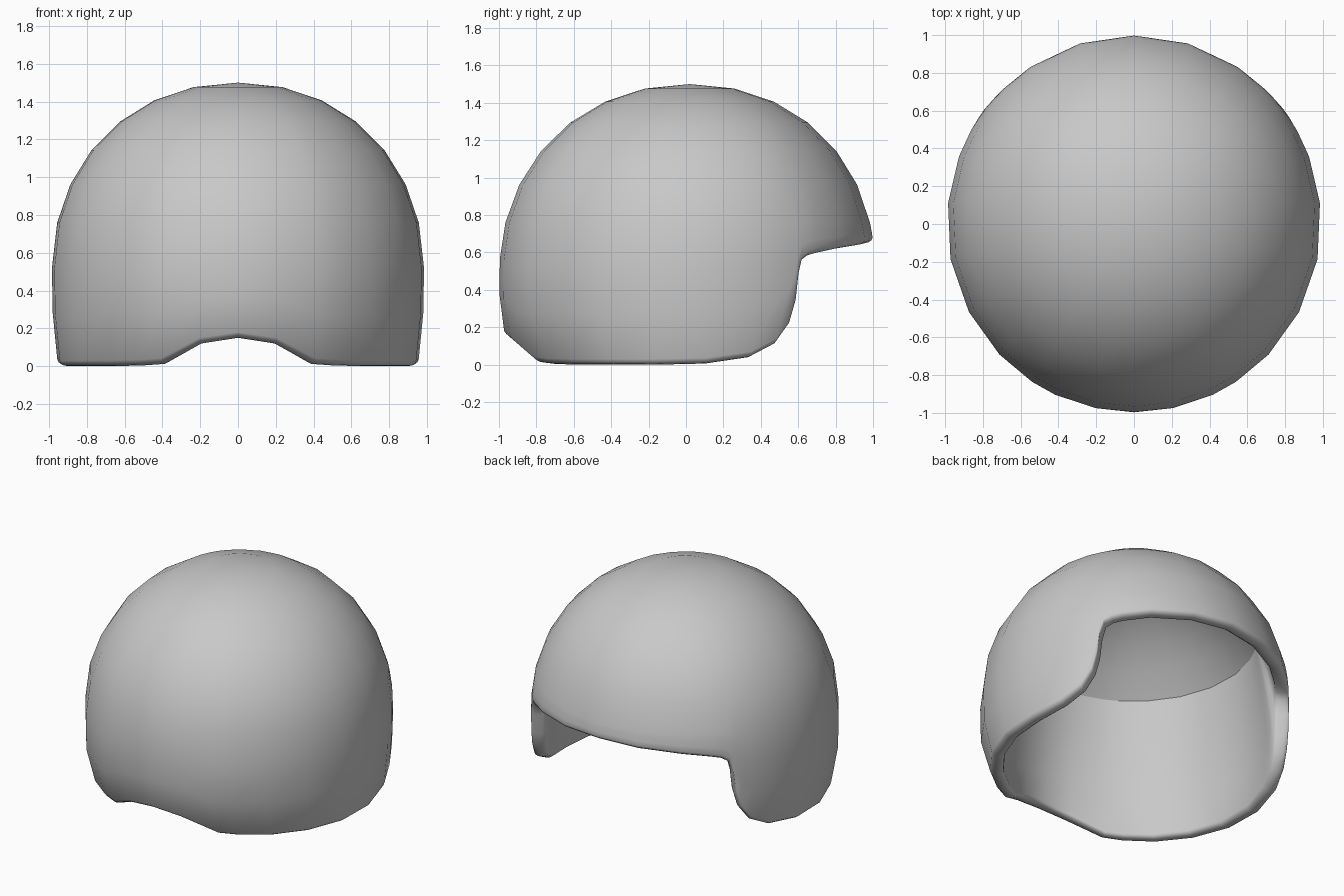
import bpy, bmesh, math

cube = bpy.data.objects.get("Cube")
if cube:
    bpy.data.objects.remove(cube, do_unlink=True)

grey = bpy.data.materials.new("light_grey")
grey.use_nodes = True
colour = (0.58, 0.58, 0.58, 1)
grey.diffuse_color = colour
grey.node_tree.nodes["Principled BSDF"].inputs["Base Color"].default_value = colour

# Rim height by angle round the shell, from the face opening (+y) to the nape (-y)
half_rim = [(0, .65), (17, .64), (34, .62), (45, .595), (49, .58), (52, .55),
            (53.5, .46), (54.5, .32), (56.5, .21), (61, .11), (69.5, .04), (84, .006),
            (101, 0), (118, 0), (134, 0), (147, .004), (155, .012), (168, .12), (180, .15)]
rim = half_rim + [(360 - a, z) for a, z in reversed(half_rim[1:-1])]

CENTRE, TOP = 0.5, 1.5           # widest level and crown of the shell
CREASE_Z, CREASE_R = 0.98, 0.785  # where the lining wall meets its ceiling
CEILING = 1.43
RIM_HALF, RIM_ROLL = 0.045, 0.03  # half width and height of the rounded rim
DOME, LOWER, ROLL, WALL, CAP = 6, 3, 6, 4, 6  # rows in each zone


def shell_radius(z):
    # slightly full dome above the widest level, gently tucked in below it
    if z > CENTRE:
        return max(0, 1 - (z - CENTRE) ** 2.1) ** (1 / 2.1)
    return 1 - 0.035 * ((CENTRE - z) / CENTRE) ** 2.5


def column(rim_z):
    # radius and height pairs from the crown, round the rim, up the lining
    low = rim_z + RIM_ROLL
    heights = [CENTRE + math.cos(math.radians(12.5 * k)) for k in range(1, DOME + 1)]
    last = heights[-1]
    heights += [last + (low - last) * k / LOWER for k in range(1, LOWER + 1)]
    pts = [(shell_radius(z), z) for z in heights]
    edge = pts[-1][0]
    for k in range(1, ROLL + 1):
        a = k / ROLL * math.pi
        pts.append((edge - RIM_HALF * (1 - math.cos(a)), low - RIM_ROLL * math.sin(a)))
    inner = edge - 2 * RIM_HALF
    for k in range(1, WALL + 1):
        f = k / WALL
        bulge = 0.015 * math.sin(f * math.pi)
        pts.append((inner + (CREASE_R - inner) * f + bulge, low + (CREASE_Z - low) * f))
    for k in range(1, CAP):
        f = 1 - k / CAP
        pts.append((CREASE_R * f, CREASE_Z + (CEILING - CREASE_Z) * (1 - f * f)))
    return pts


def place(r, z, angle):
    # the dome leans to the opening and the lower nape curls in
    a = math.radians(angle)
    y = 1.003 * r * math.cos(a)
    if y < 0 and z < 0.25:
        y *= 1 - 0.08 * ((0.25 - z) / 0.22) ** 1.5
    return 0.99 * r * math.sin(a), y + 0.005 + 0.015 * max(0, z - CENTRE), z


# Helmet shell with rounded rim and lining
bm = bmesh.new()
columns = [[bm.verts.new(place(r, z, angle)) for r, z in column(rim_z)]
           for angle, rim_z in rim]
crown = bm.verts.new(place(0, TOP, 0))
ceiling = bm.verts.new(place(0, CEILING, 0))
crease_row = DOME + LOWER + ROLL + WALL - 1
for i, left in enumerate(columns):
    right = columns[(i + 1) % len(columns)]
    bm.faces.new((crown, left[0], right[0]))
    bm.faces.new((ceiling, right[-1], left[-1]))
    for j in range(len(left) - 1):
        bm.faces.new((left[j], left[j + 1], right[j + 1], right[j]))
    bm.edges.get((left[crease_row], right[crease_row])).smooth = False
for face in bm.faces:
    face.smooth = True
bmesh.ops.recalc_face_normals(bm, faces=bm.faces)

mesh = bpy.data.meshes.new("helmet_shell")
bm.to_mesh(mesh)
bm.free()
mesh.materials.append(grey)
helmet = bpy.data.objects.new("helmet_shell", mesh)
bpy.context.collection.objects.link(helmet)
